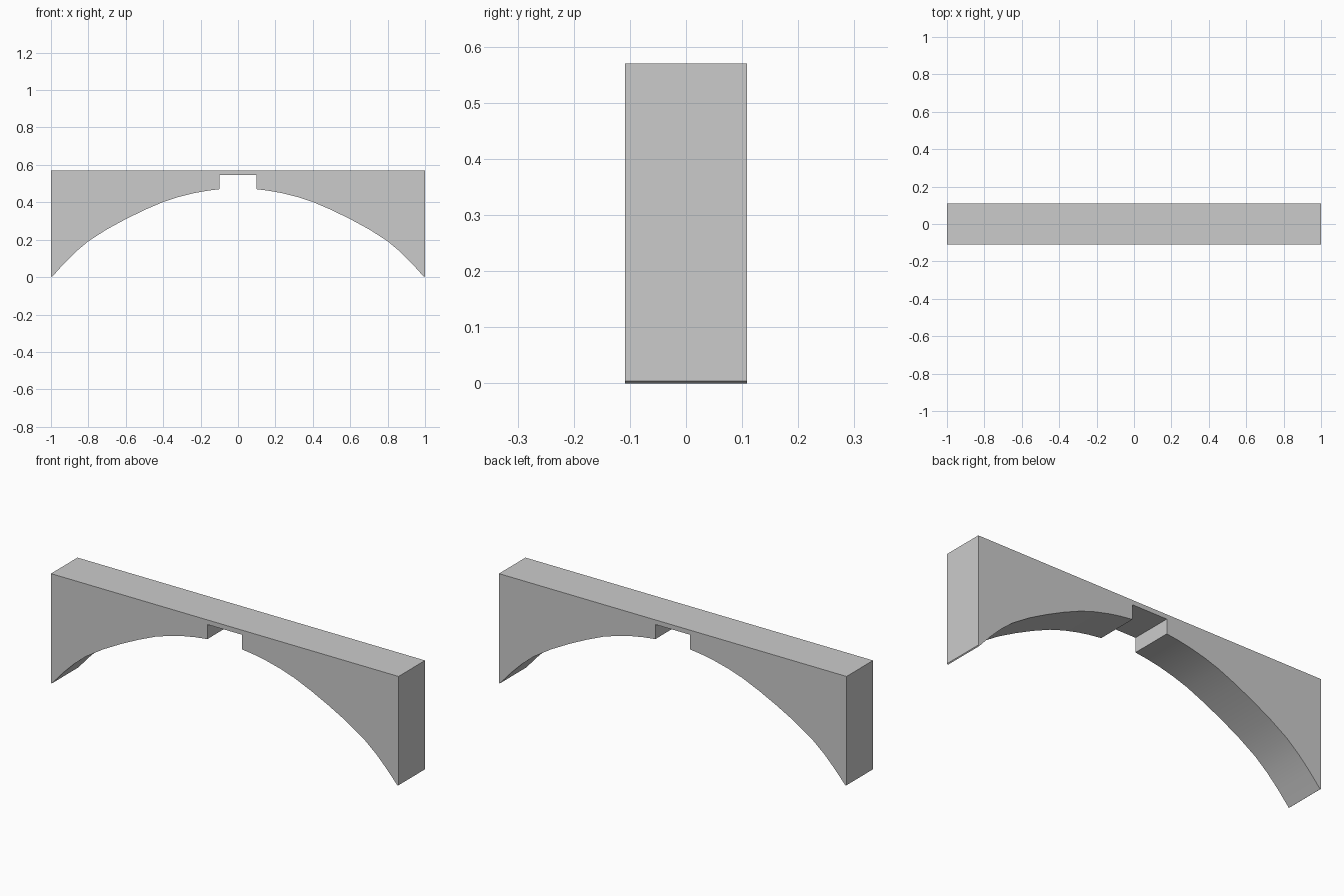
import bpy, bmesh

if "Cube" in bpy.data.objects:
    bpy.data.objects.remove(bpy.data.objects["Cube"])

HALF_DEPTH = 0.109
TOP = 0.57

# Right half of the underside: central notch, then the arch down to the foot
half = [(0.1, 0.546), (0.1, 0.47), (0.17, 0.461), (0.24, 0.448), (0.32, 0.428),
        (0.40, 0.402), (0.50, 0.359), (0.60, 0.31), (0.70, 0.256), (0.80, 0.192),
        (0.87, 0.133), (0.93, 0.073), (0.995, 0.0), (1.0, 0.004), (1.0, TOP)]
profile = half + [(-x, z) for x, z in reversed(half)]

# Extrude the mirrored profile through the depth
bm = bmesh.new()
face = bm.faces.new([bm.verts.new((x, -HALF_DEPTH, z)) for x, z in profile])
ext = bmesh.ops.extrude_face_region(bm, geom=[face])
verts = [g for g in ext["geom"] if isinstance(g, bmesh.types.BMVert)]
bmesh.ops.translate(bm, verts=verts, vec=(0, 2 * HALF_DEPTH, 0))
if not any(abs(f.normal.y) > 0.9 and f.calc_center_median().y < -0.1 for f in bm.faces):
    bm.faces.new([v for v in face.verts])
bmesh.ops.recalc_face_normals(bm, faces=bm.faces[:])

mesh = bpy.data.meshes.new("arch_bracket")
bm.to_mesh(mesh)
bm.free()
arch = bpy.data.objects.new("arch_bracket", mesh)
bpy.context.collection.objects.link(arch)

# Smooth arch underside, sharp corners
bpy.context.view_layer.objects.active = arch
arch.select_set(True)
bpy.ops.object.shade_smooth_by_angle(angle=0.5)
